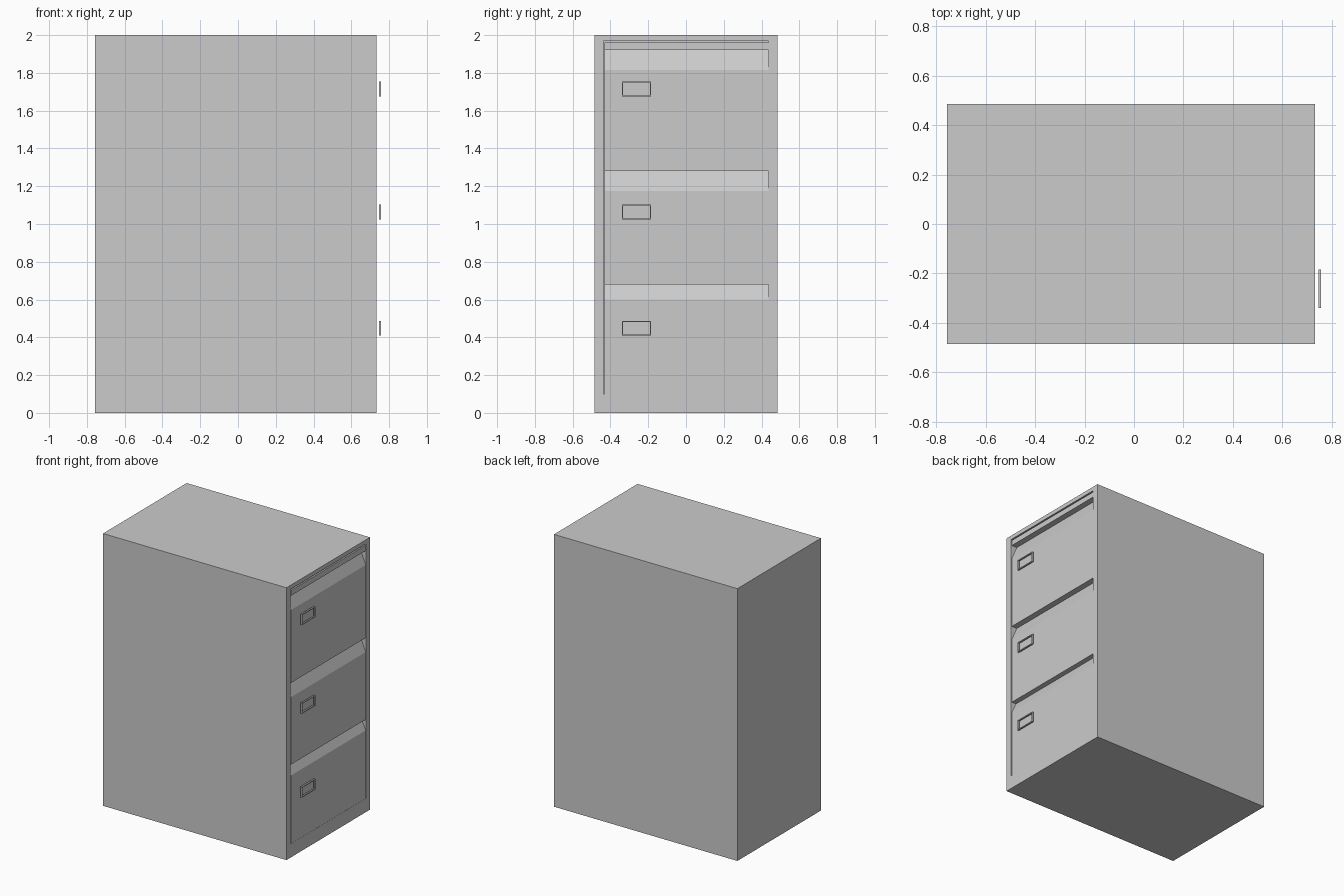
import bpy, bmesh
from mathutils import Vector

if "Cube" in bpy.data.objects:
    bpy.data.objects.remove(bpy.data.objects["Cube"])

X0, X1 = -0.757, 0.733      # back and drawer-side faces of the cabinet
Y, H = 0.485, 2.0
OY, OZ0, OZ1 = 0.437, 0.10, 1.97   # drawer opening
DEPTH = 0.06


def finish(bm, name):
    bmesh.ops.recalc_face_normals(bm, faces=bm.faces[:])
    me = bpy.data.meshes.new(name)
    bm.to_mesh(me)
    bm.free()
    ob = bpy.data.objects.new(name, me)
    bpy.context.collection.objects.link(ob)
    return ob


def drawer_face(bm):
    return max(bm.faces, key=lambda f: f.calc_center_median().x)


# Cabinet shell with a shallow opening in the drawer side
bm = bmesh.new()
bmesh.ops.create_cube(bm, size=1)
for v in bm.verts:
    v.co = Vector(((X0 + X1) / 2 + v.co.x * (X1 - X0), v.co.y * 2 * Y, (v.co.z + 0.5) * H))
bm.normal_update()
face = drawer_face(bm)
bmesh.ops.inset_individual(bm, faces=[face], thickness=0.05)
for v in face.verts:
    v.co.y = OY if v.co.y > 0 else -OY
    v.co.z = OZ1 if v.co.z > 1 else OZ0
inner = bmesh.ops.extrude_discrete_faces(bm, faces=[face])["faces"][0]
bmesh.ops.translate(bm, verts=inner.verts[:], vec=(-DEPTH, 0, 0))
finish(bm, "cabinet_body")

# Drawer fronts: one side profile with a sloped finger pull per drawer,
# leaving a thin gap at the top and one side of the opening
front, back = X1 - 0.001, X1 - DEPTH
profile = [(back, OZ0), (front, OZ0)]
for low, high, d in [(0.60, 0.68, 0.038), (1.175, 1.28, 0.045), (1.815, 1.92, 0.045)]:
    profile += [(front, low), (front - d, high), (front, high)]
profile += [(front, 1.96), (back, 1.96)]
bm = bmesh.new()
f = bm.faces.new([bm.verts.new((x, -OY + 0.006, z)) for x, z in profile])
ext = bmesh.ops.extrude_face_region(bm, geom=[f])["geom"]
bmesh.ops.translate(bm, verts=[g for g in ext if isinstance(g, bmesh.types.BMVert)],
                    vec=(0, 2 * OY - 0.006, 0))
finish(bm, "drawer_fronts")


# Thin rectangular label frames standing just off the drawer fronts
def label_frame(name, z):
    hy, hz, b = 0.078, 0.039, 0.007
    xa, xb = 0.746, 0.757
    corners = [(-1, -1), (1, -1), (1, 1), (-1, 1)]
    bm = bmesh.new()
    rings = [[bm.verts.new((x, -0.262 + sy * (hy - t), z + sz * (hz - t))) for sy, sz in corners]
             for x, t in [(xa, 0), (xb, 0), (xb, b), (xa, b)]]
    for a, c in zip(rings, rings[1:] + rings[:1]):
        for i in range(4):
            j = (i + 1) % 4
            bm.faces.new((a[i], a[j], c[j], c[i]))
    finish(bm, name)


for name, z in [("lower", 0.448), ("middle", 1.064), ("upper", 1.715)]:
    label_frame(name + "_label_frame", z)
